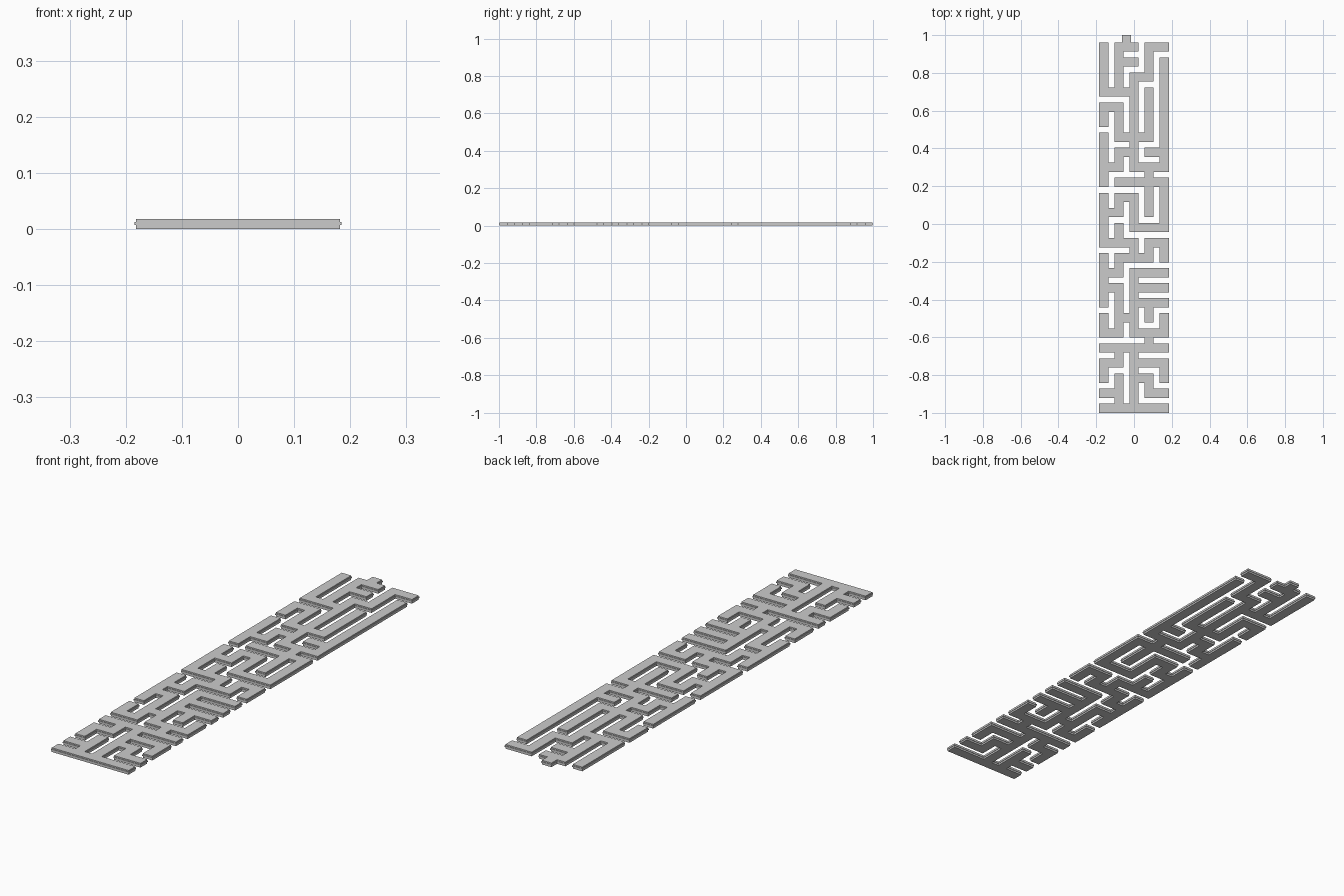
import bpy, bmesh

if "Cube" in bpy.data.objects:
    bpy.data.objects.remove(bpy.data.objects["Cube"])

P = 0.0797            # corridor pitch
W_IN, W_OUT = 0.0225, 0.0247   # half widths: main bar, middle rib
COLS, ROWS = 5, 25
Y_LOW = -1 + W_OUT
# wall section: (half width, height)
PROFILE = [(W_IN, 0), (W_IN, 0.0075), (W_OUT, 0.0075),
           (W_OUT, 0.0125), (W_IN, 0.0125), (W_IN, 0.018)]

# horizontal runs by row (row 0 at the far end): first and last column
ACROSS = {0: "12 34", 1: "12", 2: "23", 3: "02", 4: "01", 6: "13",
          7: "12 34", 8: "01 24", 9: "14", 10: "12", 11: "01", 12: "24",
          13: "02 34", 14: "13", 15: "01 24", 16: "01 24", 17: "24",
          18: "12", 19: "01 24", 20: "04", 21: "01 24", 22: "23",
          23: "01 34", 24: "04"}
# lengthwise runs by column: first and last row
ALONG = [[(0, 3), (4, 5), (6, 9), (10, 13), (14, 17), (18, 19), (21, 22)],
         [(0, 3), (4, 6), (7, 8), (10, 11), (12, 13), (14, 15), (16, 19),
          (20, 21), (22, 24)],
         [(2, 8), (10, 12), (13, 14), (15, 19), (20, 24)],
         [(0, 2), (3, 6), (8, 11), (13, 14), (17, 18), (19, 20), (22, 23)],
         [(1, 8), (9, 12), (13, 14), (18, 19), (21, 22)]]


def loft(name, quads, place):
    """Raise a flat set of quads through PROFILE; place(key, w) gives x, y."""
    bm = bmesh.new()
    keys = sorted({k for q in quads for k in q})
    rings = []
    for w, z in PROFILE:
        rings.append({k: bm.verts.new((*place(k, w), z)) for k in keys})
    edges = {(q[i], q[(i + 1) % 4]) for q in quads for i in range(4)}
    for q in quads:
        bm.faces.new([rings[-1][k] for k in q])
        bm.faces.new([rings[0][k] for k in reversed(q)])
    for a, b in edges:
        if (b, a) not in edges:      # outline only
            for lo, hi in zip(rings, rings[1:]):
                bm.faces.new([lo[a], lo[b], hi[b], hi[a]])
    bmesh.ops.recalc_face_normals(bm, faces=bm.faces)
    mesh = bpy.data.meshes.new(name)
    bm.to_mesh(mesh)
    bm.free()
    obj = bpy.data.objects.new(name, mesh)
    bpy.context.collection.objects.link(obj)
    return obj


# maze occupancy: even index = bar, odd index = joint between bars
cells = {(2 * c, 2 * r) for c in range(COLS) for r in range(ROWS)}
for r, runs in ACROSS.items():
    for run in runs.split():
        a, b = int(run[0]), int(run[1])
        cells |= {(i, 2 * r) for i in range(2 * a, 2 * b + 1)}
for c, runs in enumerate(ALONG):
    for a, b in runs:
        cells |= {(2 * c, j) for j in range(2 * a, 2 * b + 1)}


def maze_point(key, w):
    i, j = key
    x = (i // 2 - 2) * P + (w if i % 2 else -w)
    y = Y_LOW + (ROWS - 1 - j // 2) * P + (-w if j % 2 else w)
    return x, y


loft("maze_walls",
     [((i, j + 1), (i + 1, j + 1), (i + 1, j), (i, j)) for i, j in cells],
     maze_point)

# entry tab at the far end
Y_TOP = Y_LOW + (ROWS - 1) * P


def tab_point(key, w):
    return -P / 2 + (2 * key[0] - 1) * w, (1 - W_OUT + w) if key[1] else Y_TOP


loft("entry_tab", [((0, 0), (1, 0), (1, 1), (0, 1))], tab_point)
